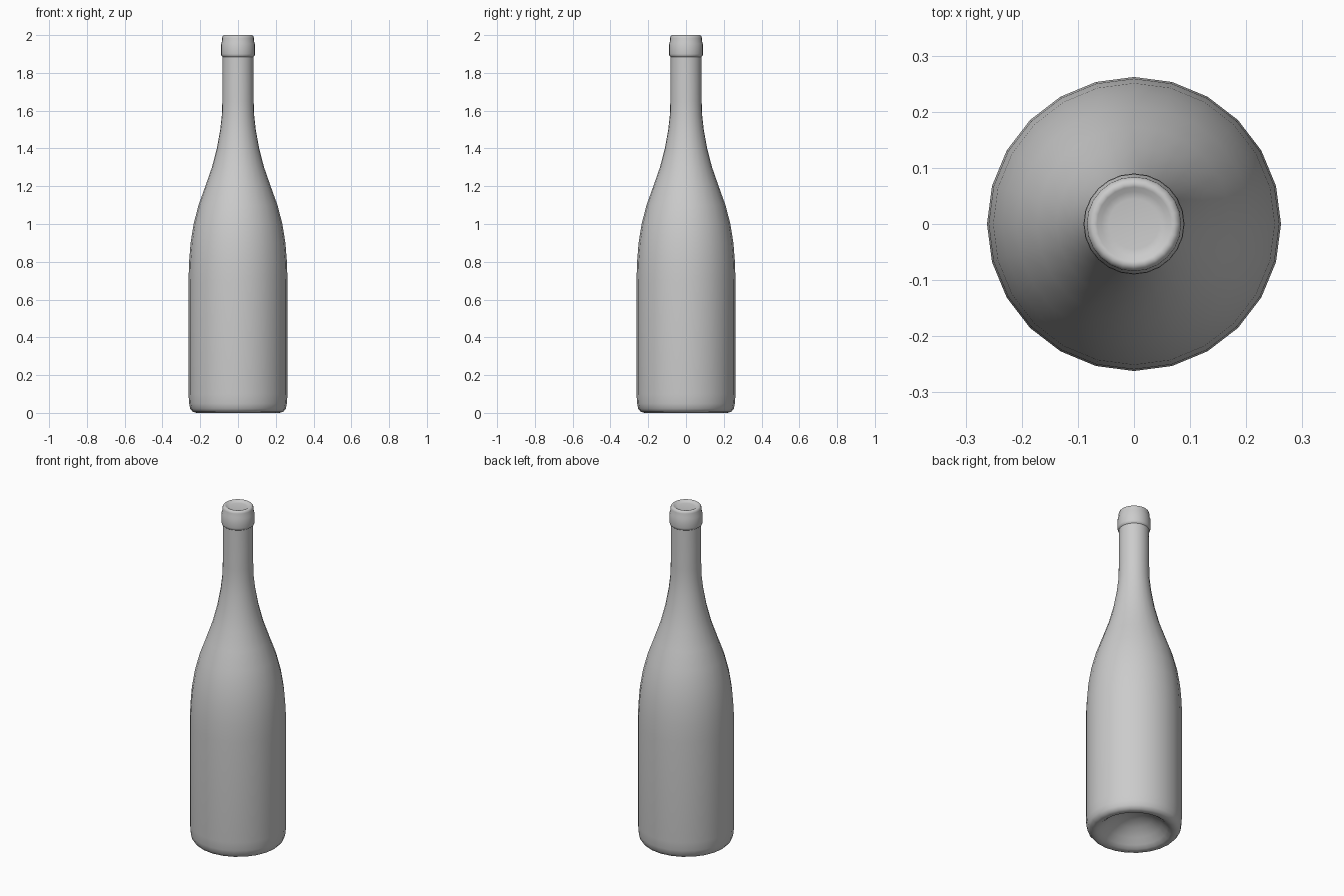
import bpy, bmesh, math

if "Cube" in bpy.data.objects:
    bpy.data.objects.remove(bpy.data.objects["Cube"])

SIDES = 24


def lathe(name, profile, angle):
    """Revolve (radius, height) points around z; zero-radius ends become poles."""
    bm = bmesh.new()
    rings = []
    for r, z in profile:
        if r == 0:
            rings.append([bm.verts.new((0, 0, z))] * SIDES)
        else:
            rings.append([bm.verts.new((r * math.cos(2 * math.pi * i / SIDES),
                                        r * math.sin(2 * math.pi * i / SIDES), z))
                          for i in range(SIDES)])
    for a, b in zip(rings, rings[1:]):
        for i in range(SIDES):
            j = (i + 1) % SIDES
            bm.faces.new(list(dict.fromkeys((a[i], a[j], b[j], b[i]))))
    bmesh.ops.recalc_face_normals(bm, faces=bm.faces)
    mesh = bpy.data.meshes.new(name)
    bm.to_mesh(mesh)
    bm.free()
    obj = bpy.data.objects.new(name, mesh)
    bpy.context.collection.objects.link(obj)
    bpy.context.view_layer.objects.active = obj
    obj.select_set(True)
    bpy.ops.object.shade_smooth_by_angle(angle=math.radians(angle))
    obj.select_set(False)
    return obj


# Hollow underside
punt = [(0, 0.11), (0.05, 0.105), (0.10, 0.085), (0.15, 0.05), (0.18, 0.02), (0.20, 0.005)]
# Foot, straight body and sloping shoulder
body = [(0.22, 0.0), (0.24, 0.006), (0.253, 0.022), (0.259, 0.05), (0.262, 0.10),
        (0.262, 0.70), (0.259, 0.80), (0.251, 0.90), (0.235, 1.0), (0.209, 1.1),
        (0.173, 1.2), (0.138, 1.3), (0.112, 1.4), (0.094, 1.5), (0.085, 1.58)]
# Neck, collar and closed, slightly dished mouth
neck = [(0.083, 1.65), (0.082, 1.885), (0.088, 1.89), (0.09, 1.90), (0.089, 1.955),
        (0.085, 1.965), (0.084, 1.985), (0.081, 1.995), (0.073, 2.0), (0.066, 1.998),
        (0.058, 1.992), (0.045, 1.99), (0, 1.99)]

lathe("bottle", punt + body + neck, 50)
